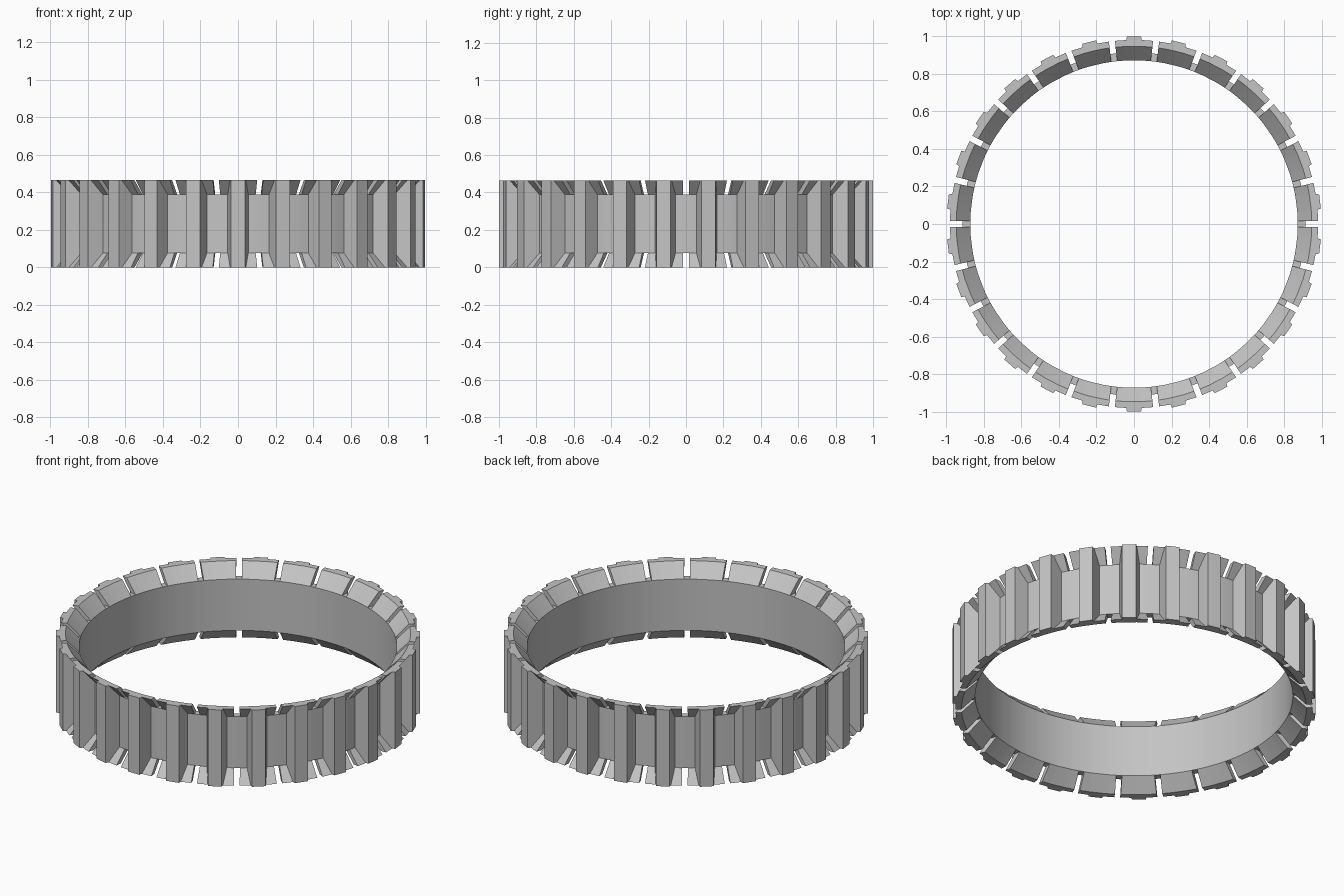
import bpy, bmesh, math

cube = bpy.data.objects.get("Cube")
if cube:
    bpy.data.objects.remove(cube, do_unlink=True)

SECTORS = 26
PITCH = 2 * math.pi / SECTORS
HEIGHT = 0.465
WALL_LOW, WALL_HIGH = 0.077, HEIGHT - 0.077
R_IN, R_WALL, R_RIM, R_LIP, R_TOOTH = 0.873, 0.915, 0.948, 0.982, 1.0
SLOT_HALF, FACE_HALF, ROOT_HALF = 0.016, 0.038, 0.055
LEVELS = (0, WALL_LOW, WALL_HIGH, HEIGHT)
INNER = (R_RIM, R_IN, R_IN, R_RIM)
OUTER = (R_LIP, R_WALL, R_WALL, R_LIP)

bm = bmesh.new()


def point(centre, across, radius, z):
    """Vertex at an offset across a radial line, with the given true radius."""
    angle = centre + math.asin(across / radius)
    return bm.verts.new((radius * math.cos(angle), radius * math.sin(angle), z))


def flank(radius):
    """Half width of a tooth where its flank crosses a radius."""
    t = (radius - R_WALL) / (R_TOOTH - R_WALL)
    return ROOT_HALF + (FACE_HALF - ROOT_HALF) * t


def column(centre, kind, side):
    """Closed section: inside going up, then outside going down."""
    def half(radius):
        return {"slot": SLOT_HALF, "root": flank(radius), "face": FACE_HALF}[kind]
    outer = [R_TOOTH] * 4 if kind == "face" else OUTER
    inside = [point(centre, side * half(max(r, R_WALL)), r, z) for r, z in zip(INNER, LEVELS)]
    outside = [point(centre, side * half(r), r, z) for r, z in zip(outer, LEVELS)]
    return inside + outside[::-1]


# Sections around the ring: slot edges, tooth roots and tooth faces
columns = []
for i in range(SECTORS):
    slot, tooth = i * PITCH, (i + 0.5) * PITCH
    columns += [column(slot, "slot", -1), column(slot, "slot", 1),
                column(tooth, "root", -1), column(tooth, "face", -1),
                column(tooth, "face", 1), column(tooth, "root", 1)]

for i, a in enumerate(columns):
    b = columns[(i + 1) % len(columns)]
    if i % 6 == 0:
        # Only the middle band crosses a slot; the lips end in side faces
        ring = (1, 2, 5, 6)
        for side in (a, b):
            bm.faces.new([side[k] for k in (0, 1, 6, 7)])
            bm.faces.new([side[k] for k in (2, 3, 4, 5)])
    else:
        ring = range(8)
    for j, k in zip(ring, list(ring[1:]) + [ring[0]]):
        bm.faces.new((a[j], b[j], b[k], a[k]))

bmesh.ops.recalc_face_normals(bm, faces=bm.faces)
mesh = bpy.data.meshes.new("toothed_ring")
bm.to_mesh(mesh)
bm.free()

# Plain grey finish
grey = bpy.data.materials.new("plain grey")
grey.use_nodes = True
colour = (0.55, 0.55, 0.55, 1)
grey.diffuse_color = colour
grey.node_tree.nodes["Principled BSDF"].inputs["Base Color"].default_value = colour
mesh.materials.append(grey)

ring_object = bpy.data.objects.new("toothed_ring", mesh)
bpy.context.collection.objects.link(ring_object)
bpy.context.view_layer.objects.active = ring_object
ring_object.select_set(True)
bpy.ops.object.shade_smooth_by_angle(angle=math.radians(25))
